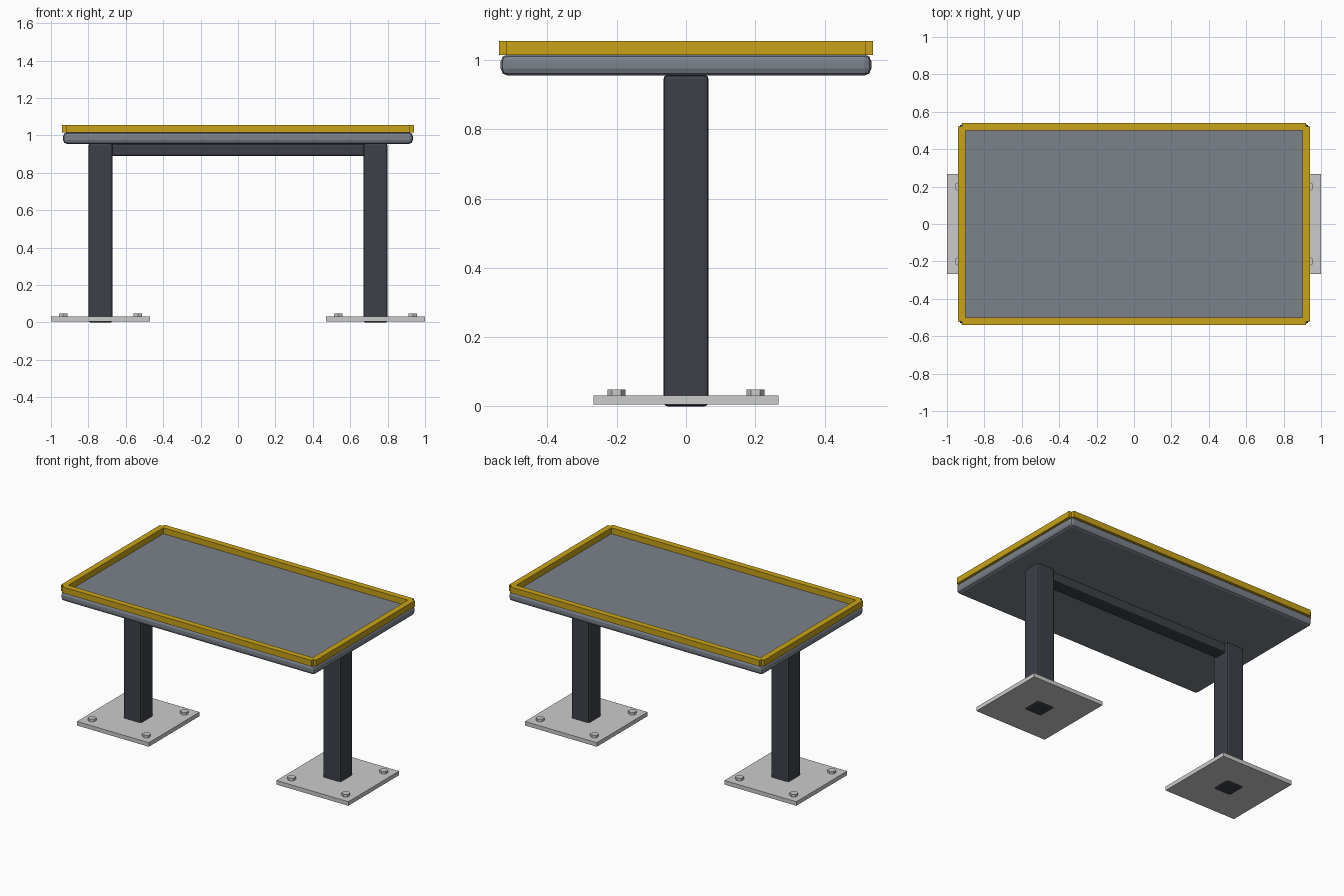
import bpy

if "Cube" in bpy.data.objects:
    bpy.data.objects.remove(bpy.data.objects["Cube"])


def material(name, rgb):
    m = bpy.data.materials.new(name)
    m.diffuse_color = (*rgb, 1)
    m.use_nodes = True
    m.node_tree.nodes["Principled BSDF"].inputs["Base Color"].default_value = m.diffuse_color
    return m


YELLOW = material("yellow_paint", (0.58, 0.36, 0.01))
DARK = material("dark_steel", (0.045, 0.052, 0.065))
SLATE = material("slate_top", (0.20, 0.225, 0.26))


def box(name, lo, hi, mat=None, bevel=0, segments=1):
    """Box between two corners, with optional bevelled edges."""
    bpy.ops.mesh.primitive_cube_add(
        size=1, location=[(a + b) / 2 for a, b in zip(lo, hi)])
    ob = bpy.context.object
    ob.name = name
    ob.scale = [b - a for a, b in zip(lo, hi)]
    bpy.ops.object.transform_apply(location=False, rotation=False, scale=True)
    if mat:
        ob.data.materials.append(mat)
    if bevel:
        mod = ob.modifiers.new("bevel", 'BEVEL')
        mod.width = bevel
        mod.segments = segments
    return ob


# Table top slab
box("table_top", (-0.935, -0.535, 0.955), (0.935, 0.535, 1.016), SLATE, 0.02, 2)

# Raised rails around the top
for s, tag in ((-1, "a"), (1, "b")):
    y0, y1 = sorted((s * 0.50, s * 0.54))
    box("long_rail_" + tag, (-0.92, y0, 1.015), (0.92, y1, 1.055), YELLOW)
    x0, x1 = sorted((s * 0.90, s * 0.94))
    box("short_rail_" + tag, (x0, -0.52, 1.015), (x1, 0.52, 1.055), YELLOW)

# Beam between the legs
box("cross_beam", (-0.69, -0.045, 0.89), (0.69, 0.045, 0.954), DARK, 0.01, 2)

# Legs, base plates and hex bolts
for s, side in ((-1, "left"), (1, "right")):
    cx = s * 0.735
    box(side + "_leg", (cx - 0.065, -0.065, 0), (cx + 0.065, 0.065, 0.957), DARK, 0.012, 2)
    box(side + "_base_plate", (cx - 0.265, -0.267, 0.005), (cx + 0.265, 0.267, 0.032))
    for dx in (-0.2, 0.2):
        for dy in (-0.2, 0.2):
            bpy.ops.mesh.primitive_cylinder_add(
                vertices=6, radius=0.026, depth=0.02, location=(cx + dx, dy, 0.039))
            bpy.context.object.name = side + "_bolt"
